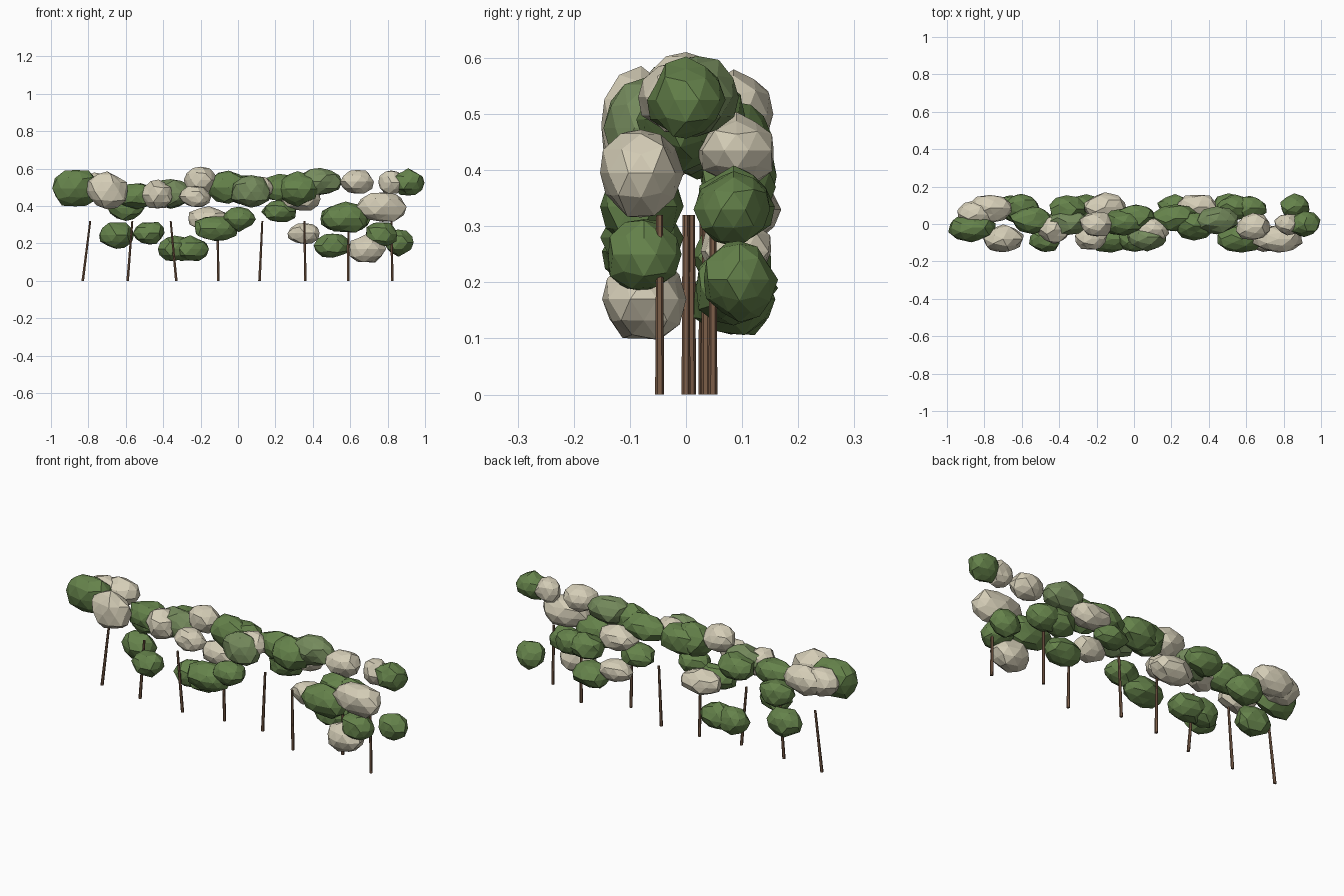
import bpy, bmesh, random
from mathutils import Vector
random.seed(4)

def material(name, rgb):
    m = bpy.data.materials.new(name)
    m.diffuse_color = (*rgb, 1)
    return m

green = material("leaf_green", (0.13, 0.225, 0.07))
olive = material("leaf_olive", (0.18, 0.26, 0.11))
cream = material("blossom_cream", (0.66, 0.61, 0.47))
brown = material("bark_brown", (0.2, 0.11, 0.065))

def finish(bm, name, mat):
    me = bpy.data.meshes.new(name)
    bm.to_mesh(me)
    bm.free()
    me.materials.append(mat)
    bpy.context.collection.objects.link(bpy.data.objects.new(name, me))

def clump(name, x, y, z, rx, rz, mat):
    """Faceted, slightly irregular foliage ball."""
    bm = bmesh.new()
    bmesh.ops.create_icosphere(bm, subdivisions=2, radius=1)
    ry = min(0.074, 0.5 * (rx + rz) * 0.88)
    for v in bm.verts:
        k = random.uniform(0.87, 1.08)
        v.co = Vector((x + v.co.x * rx * k, y + v.co.y * ry * k, z + v.co.z * rz * k))
    finish(bm, name, mat)

def trunk(name, x0, x1, y):
    """Thin leaning stem."""
    bm = bmesh.new()
    bmesh.ops.create_cone(bm, cap_ends=True, segments=6, radius1=0.008, radius2=0.006, depth=0.32)
    for v in bm.verts:
        t = v.co.z / 0.32 + 0.5
        v.co = Vector((v.co.x + x0 + (x1 - x0) * t, v.co.y + y, t * 0.32))
    finish(bm, name, brown)

# x, y, z, half width, half height
upper_green = [
    (-.87, -.02, .495, .13, .105), (-.60, .09, .39, .10, .07), (-.54, .02, .455, .12, .075),
    (-.36, .01, .47, .11, .075), (-.36, .08, .46, .10, .07), (-.05, .01, .50, .12, .085),
    (.01, .035, .49, .11, .08), (.07, -.07, .475, .11, .085), (.22, .03, .495, .12, .075),
    (.32, -.01, .49, .105, .09), (.44, .02, .53, .115, .075), (.22, .09, .37, .095, .06),
    (.91, .0, .525, .085, .073)]
lower_green = [
    (-.65, .085, .245, .095, .075), (-.475, -.085, .255, .085, .065), (-.255, .08, .17, .10, .07),
    (-.34, .085, .17, .09, .07),
    (-.12, -.08, .28, .125, .07), (.005, -.08, .33, .09, .065), (.575, -.08, .335, .125, .085),
    (.54, .085, .335, .10, .07), (.62, .085, .33, .09, .065), (.505, .085, .19, .10, .07),
    (.765, -.075, .25, .09, .07), (.858, .095, .205, .08, .072)]
upper_cream = [
    (-.70, -.08, .48, .115, .10), (-.77, .085, .50, .12, .075), (-.84, .05, .50, .11, .08),
    (-.425, -.03, .46, .09, .08), (-.20, .0, .54, .09, .072), (-.23, -.08, .45, .085, .06),
    (.10, -.03, .50, .09, .06), (.34, .09, .435, .11, .065), (.635, -.015, .53, .095, .07),
    (.82, .0, .525, .07, .065)]
lower_cream = [
    (-.155, .09, .33, .115, .065), (.77, -.08, .395, .14, .085), (.69, -.075, .17, .10, .08),
    (.355, .09, .255, .09, .06)]

for i, c in enumerate(upper_green + lower_green):
    clump(f"leaf_clump_{i}", *c, olive if i in (3, 7, 10) else green)
for i, c in enumerate(upper_cream + lower_cream):
    clump(f"blossom_clump_{i}", *c, cream)

# row of stems
for i, (a, b, y) in enumerate([(-.83, -.79, .03), (-.59, -.565, .01), (-.33, -.36, .0), (-.105, -.11, .035),
                               (.115, .13, .045), (.36, .355, -.047), (.59, .59, .048), (.825, .82, -.047)]):
    trunk(f"stem_{i}", a, b, y)
